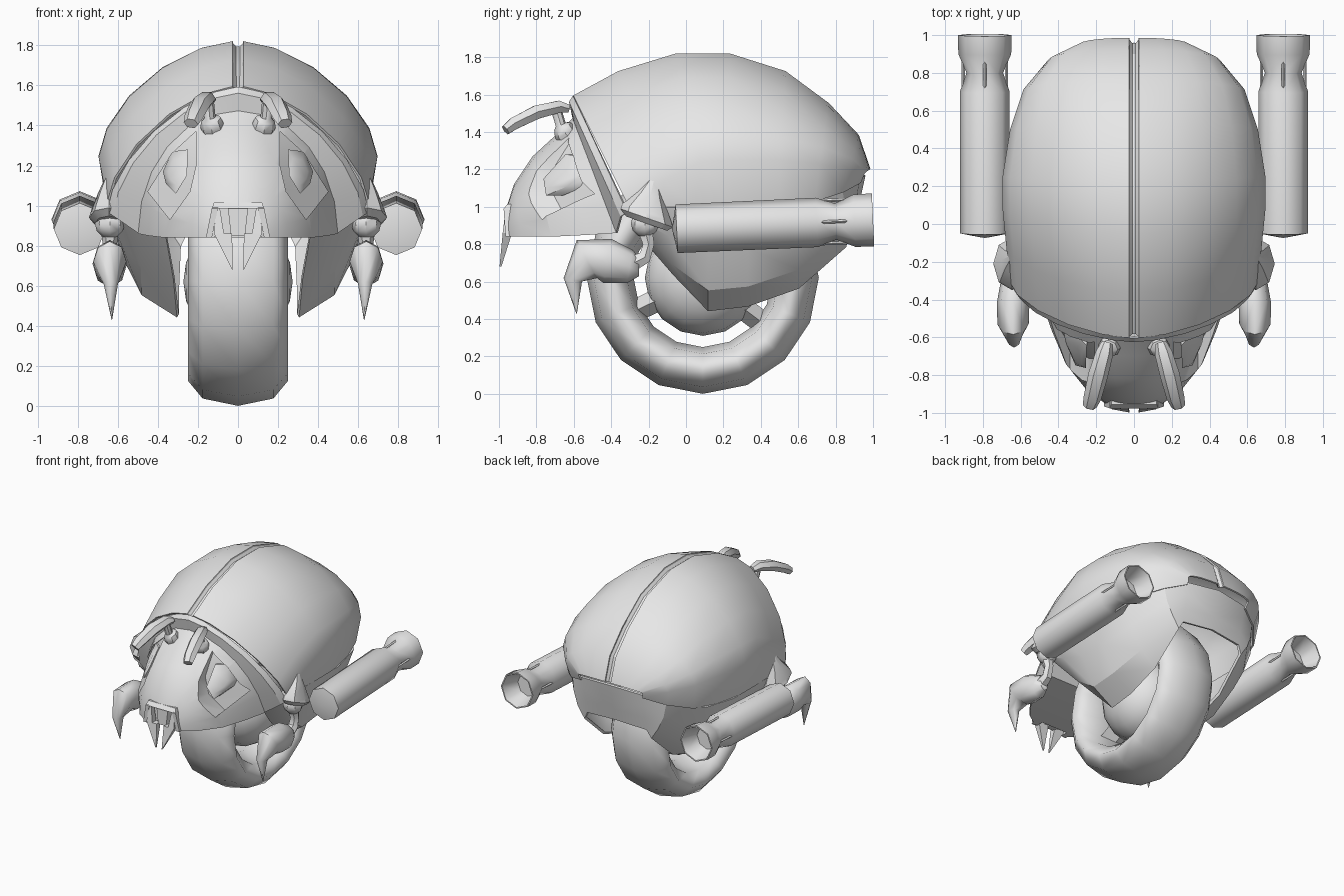
import bpy, bmesh
from math import sin, cos, pi, radians
from mathutils import Vector
from mathutils.bvhtree import BVHTree

if "Cube" in bpy.data.objects:
    bpy.data.objects.remove(bpy.data.objects["Cube"])

grey = bpy.data.materials.new("plain grey")
grey.use_nodes = True
grey.diffuse_color = (0.8, 0.8, 0.8, 1)
grey.node_tree.nodes["Principled BSDF"].inputs["Base Color"].default_value = (0.8, 0.8, 0.8, 1)


def finish(ob, angle=40):
    """Apply modifiers, colour and shade an object."""
    bpy.ops.object.select_all(action='DESELECT')
    ob.select_set(True)
    bpy.context.view_layer.objects.active = ob
    bpy.ops.object.convert(target='MESH')
    ob.data.materials.clear()
    ob.data.materials.append(grey)
    bpy.ops.object.shade_smooth_by_angle(angle=radians(angle))
    return ob


def loft(name, rings, closed=False, mirror=True, thick=0, angle=40):
    """Skin a row of cross-sections; closed sections also get end caps."""
    bm = bmesh.new()
    rows = [[bm.verts.new(p) for p in r] for r in rings]
    n = len(rows[0])
    for a, b in zip(rows, rows[1:]):
        for i in range(n if closed else n - 1):
            j = (i + 1) % n
            bm.faces.new((a[i], a[j], b[j], b[i]))
    bmesh.ops.remove_doubles(bm, verts=bm.verts, dist=0.0005)
    if closed:
        bmesh.ops.holes_fill(bm, edges=[e for e in bm.edges if e.is_boundary], sides=0)
        bmesh.ops.triangulate(bm, faces=[f for f in bm.faces if len(f.verts) > 4])
    bmesh.ops.recalc_face_normals(bm, faces=bm.faces)
    me = bpy.data.meshes.new(name)
    bm.to_mesh(me)
    bm.free()
    ob = bpy.data.objects.new(name, me)
    bpy.context.collection.objects.link(ob)
    if mirror:
        m = ob.modifiers.new("mirror", 'MIRROR')
        m.merge_threshold = 0.001
    if thick:
        s = ob.modifiers.new("thickness", 'SOLIDIFY')
        s.thickness, s.offset = thick, 0
    return finish(ob, angle)


def tube(name, pts, radii, sides=8, flat=1.0, axis=None, mirror=True, angle=40):
    """Tapered tube along a path; flat scales it across x."""
    pts = [Vector(p) for p in pts]
    rings = []
    for i, (p, r) in enumerate(zip(pts, radii)):
        t = axis or (pts[min(i + 1, len(pts) - 1)] - pts[max(i - 1, 0)]).normalized()
        u = (Vector((1, 0, 0)) - t * t.x).normalized()
        v = t.cross(u)
        rings.append([p + r * (u * flat * cos(2 * pi * k / sides) + v * sin(2 * pi * k / sides))
                      for k in range(sides)])
    return loft(name, rings, True, mirror, 0, angle)


def arch(top, edge, power=1.0, x0=0.0, steps=6):
    """Arch from a top point (y, z) to a side point (x, y, z); higher power is leaner."""
    out = []
    for k in range(steps + 1):
        s, c = sin(pi / 2 * k / steps) ** power, abs(cos(pi / 2 * k / steps)) ** power
        out.append(Vector((x0 + (edge[0] - x0) * s,
                           edge[1] + (top[0] - edge[1]) * c,
                           edge[2] + (top[1] - edge[2]) * c)))
    return out


# Shell: top point, widest side point, lower lip point and leanness for each station
stations = [
    ((-.60, 1.59), (.65, -.31, 1.01), (.65, -.30, .97), 1.28),
    ((-.36, 1.72), (.67, -.12, 1.14), (.64, -.12, 1.0), 1.25),
    ((-.05, 1.815), (.69, .08, 1.24), (.65, .05, 1.0), 1.22),
    ((.23, 1.815), (.69, .25, 1.25), (.65, .25, 1.0), 1.22),
    ((.53, 1.72), (.65, .50, 1.25), (.61, .50, 1.01), 1.18),
    ((.76, 1.55), (.58, .71, 1.23), (.55, .69, 1.03), 1.1),
    ((.92, 1.38), (.45, .865, 1.20), (.42, .84, 1.08), 1.0),
    ((.98, 1.20), (.28, .95, 1.18), (.27, .93, 1.13), 1.0),
]
loft("shell_half", [arch(t, e, w, .025, 5) + [Vector(l)] for t, e, l, w in stations], thick=.012)

# Sunken seam between the shell halves
centre = Vector((0, .15, 1.0))
seam = [Vector((0, *t)) for t, e, l, w in stations]
loft("shell_seam", [[p + (centre - p).normalized() * d + Vector((x, 0, 0))
                     for x, d in ((-.027, .006), (-.01, .025), (.01, .025), (.027, .006))]
                    for p in seam], mirror=False, thick=.006, angle=20)

# Rim between shell and head
loft("shell_front_rim", [arch((-.60, 1.59), (.65, -.31, .97), 1.28),
                         arch((-.62, 1.56), (.62, -.345, .95), 1.22),
                         arch((-.60, 1.47), (.49, -.37, .86))], thick=.012, angle=20)

# Head dome
head_rings = [
    ((-.60, 1.48), (.50, -.37, .86)), ((-.70, 1.38), (.45, -.52, .85)),
    ((-.82, 1.27), (.37, -.72, .84)), ((-.92, 1.12), (.25, -.88, .84)),
    ((-.965, .98), (.15, -.95, .84)), ((-.975, .86), (.08, -.97, .84)),
]
rings = []
for t, e in head_rings:
    half = arch(t, e)
    rings.append([Vector((-p.x, p.y, p.z)) for p in reversed(half[1:])] + half)
head = loft("head", rings, closed=True, mirror=False)
bm = bmesh.new()
bm.from_mesh(head.data)
surface = BVHTree.FromBMesh(bm)
bm.free()


def on_head(x, z, push):
    """Point on the front of the head, pushed back along y."""
    hit = surface.ray_cast(Vector((x, -2, z)), Vector((0, 1, 0)))[0]
    return Vector((x, (hit.y if hit else -.5) + push, z))


def block(name, low, high, z0, z1, mirror=False):
    """Tapered box: low and high are (x0, x1, y0, y1) at z0 and z1."""
    return loft(name, [[Vector((x, y, z)) for x, y in ((a, c), (b, c), (b, d), (a, d))]
                       for (a, b, c, d), z in ((low, z0), (high, z1))], True, mirror, angle=20)


# Eye sockets, deepest at the bottom, and mouth opening cut into the head
socket = [(.21, 1.37, .02), (.33, 1.26, .04), (.45, 1.07, .02),
          (.34, .93, .13), (.24, 1.07, .13), (.21, 1.2, .08)]
cutters = [loft("socket_cutter", [[Vector((x, -1.3, z)) for x, z, d in socket],
                                  [on_head(x, z, d) for x, z, d in socket]], closed=True),
           block("mouth_cutter", (-.12, .12, -1.2, -.90), (-.10, .10, -1.2, -.90), .80, .985)]
for cutter in cutters:
    cut = head.modifiers.new("opening", 'BOOLEAN')
    cut.operation, cut.object, cut.solver = 'DIFFERENCE', cutter, 'EXACT'
finish(head)
for cutter in cutters:
    bpy.data.objects.remove(cutter)

# Eye lenses
lens = [(.25, 1.28), (.33, 1.27), (.375, 1.17), (.36, 1.11), (.31, 1.06), (.255, 1.15)]
inner = [(.31 + (x - .31) * .6, 1.17 + (z - 1.17) * .6) for x, z in lens]
loft("eye_lens", [[on_head(x, z, .12) for x, z in lens], [on_head(x, z, .03) for x, z in lens],
                  [on_head(x, z, .01) for x, z in inner]], closed=True)

# Mouth: hood, cheeks, tooth and fangs
block("mouth_hood", (-.13, .13, -.978, -.9), (-.12, .12, -.955, -.9), .985, 1.015)
block("mouth_cheek", (.13, .16, -.965, -.85), (.10, .13, -.975, -.88), .84, .99, True)
block("front_tooth", (-.035, .035, -.955, -.89), (-.05, .05, -.955, -.89), .85, .985)
block("fang", (.025, .03, -.997, -.987), (.03, .12, -.98, -.93), .68, .86, True)
block("fang_root", (.07, .12, -.98, -.93), (.09, .11, -.965, -.93), .86, .985, True)

# Antennae
tube("antenna_stalk", [(.11, -.60, 1.34), (.13, -.65, 1.40), (.135, -.66, 1.43),
                       (.14, -.67, 1.44), (.15, -.70, 1.54)], [.05, .06, .05, .028, .028])
tube("antenna_blade", [(.14, -.63, 1.525), (.155, -.68, 1.535), (.19, -.80, 1.505),
                       (.22, -.92, 1.445), (.235, -.965, 1.41)],
     [.025, .037, .042, .038, .03], sides=6, flat=1.25)

# Side fenders and rear panel: lip, upper, lower and bottom point per station
loft("body_fender", [[Vector(p) for p in row] for row in (
    ((.62, -.28, .98), (.57, -.27, .94), (.48, -.26, .90), (.36, -.25, .86)),
    ((.64, -.1, 1.0), (.59, -.09, .85), (.48, -.07, .70), (.32, -.06, .64)),
    ((.64, .12, 1.0), (.58, .12, .77), (.475, .12, .56), (.30, .12, .45)),
    ((.64, .33, 1.0), (.57, .33, .78), (.47, .33, .58), (.30, .33, .475)),
    ((.59, .60, 1.02), (.52, .60, .84), (.43, .60, .67), (.30, .60, .57)),
    ((.41, .83, 1.10), (.39, .84, .98), (.35, .85, .88), (.29, .85, .79)),
    ((.26, .92, 1.15), (.26, .905, 1.06), (.26, .88, .95), (.26, .86, .85)),
    ((0, .95, 1.17), (0, .93, 1.08), (0, .905, .97), (0, .88, .87)))], thick=.02, angle=25)

# Wheel
bpy.ops.mesh.primitive_torus_add(major_segments=16, minor_segments=8, major_radius=.495,
                                 minor_radius=.125, location=(0, .09, .62), rotation=(0, pi / 2, 0))
tyre = bpy.context.object
tyre.name = "tyre"
tyre.scale.z = 2
finish(tyre, 60)
bpy.ops.mesh.primitive_uv_sphere_add(segments=16, ring_count=10, radius=.31,
                                     location=(0, .09, .62), rotation=(0, pi / 2, 0))
hub = bpy.context.object
hub.name = "wheel_hub"
hub.scale.z = .88
finish(hub)
for turn in (-37, -154, 85):
    d = Vector((0, cos(radians(turn)), sin(radians(turn))))
    tube("wheel_spoke", [Vector((0, .09, .62)) + d * r for r in (.2, .42)], [.06, .06],
         sides=4, flat=1.6, mirror=False)

# Exhausts with flared open mouths and small fins
axis = Vector((0, 1, .045)).normalized()
steps = [(-.075, 0), (-.05, .13), (.70, .132), (.80, .097), (.90, .14), (1.0, .142),
         (1.0, .132), (.86, .09)]
tube("exhaust", [(.79, y, .885 + .045 * y) for y, r in steps], [r for y, r in steps],
     axis=axis, angle=46)
for k in range(4):
    d = Vector((cos(pi / 2 * k), 0, sin(pi / 2 * k)))
    tube("exhaust_fin", [Vector((.79, y, .885 + .045 * y)) + d * .115 for y in (.72, .88)],
         [.009, .009], sides=4)

# Shoulders, arms and claws
c = Vector((.645, -.21, .95))


def oval(w, l, z, dx=0.0, dy=0.0):
    return [c + Vector((dx + w * cos(pi / 4 * k), dy + l * sin(pi / 4 * k),
                        z - .35 * l * sin(pi / 4 * k))) for k in range(8)]


loft("shoulder_cap", [oval(.07, .11, -.04), oval(.10, .14, -.01), oval(.09, .13, .02),
                      oval(.055, .07, .11, 0, .02), oval(.0, .0, .24, -.005, .05)],
     closed=True, angle=30)
tube("shoulder_ball", [(.64, -.22, .91 + .075 * cos(pi * k / 6)) for k in range(7)],
     [.075 * sin(pi * k / 6) for k in range(7)], axis=Vector((0, 0, -1)))
tube("arm", [(.64, -.22, .88), (.64, -.20, .80), (.64, -.22, .73), (.64, -.30, .69)],
     [.045, .035, .04, .05], sides=6)
tube("claw", [(.64, -.25, .68), (.64, -.30, .68), (.64, -.42, .71), (.64, -.53, .72),
              (.635, -.605, .61), (.63, -.585, .43)],
     [.05, .09, .12, .115, .05, .002], flat=.72, angle=60)
